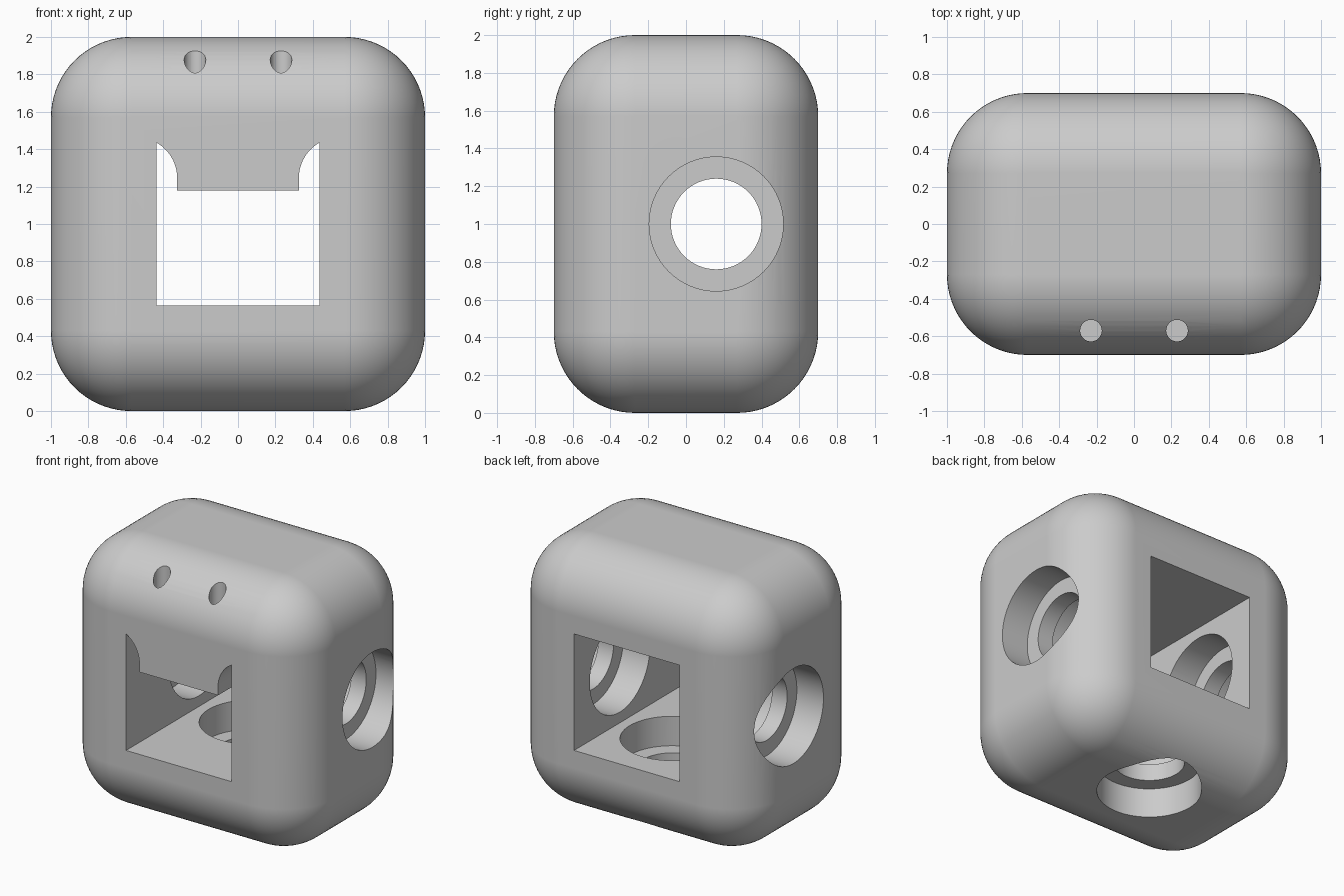
import bpy, bmesh, math
from mathutils import Matrix, Vector

if "Cube" in bpy.data.objects:
    bpy.data.objects.remove(bpy.data.objects["Cube"], do_unlink=True)

# Main dimensions
W, D, H = 2.0, 1.4, 2.0
ROUND = 0.43
WIN = 0.435                      # half size of the square window
BORE, SEAT, SEAT_DEPTH = 0.24, 0.355, 0.22
BORE_Y, MID_Z = 0.16, 1.0
TAB_HALF, TAB_BOTTOM, TAB_BACK, FLARE = 0.325, 1.18, -0.44, 0.22

grey = bpy.data.materials.new("plain grey")
grey.use_nodes = True
colour = (0.6, 0.6, 0.6, 1.0)
grey.diffuse_color = colour
grey.node_tree.nodes["Principled BSDF"].inputs["Base Color"].default_value = colour


def add_object(name, bm):
    bmesh.ops.recalc_face_normals(bm, faces=bm.faces)
    mesh = bpy.data.meshes.new(name)
    bm.to_mesh(mesh)
    bm.free()
    mesh.materials.append(grey)
    obj = bpy.data.objects.new(name, mesh)
    bpy.context.collection.objects.link(obj)
    return obj


def box(name, low, high):
    low, high = Vector(low), Vector(high)
    bm = bmesh.new()
    bmesh.ops.create_cube(bm, size=1)
    bmesh.ops.scale(bm, vec=high - low, verts=bm.verts)
    bmesh.ops.translate(bm, vec=(low + high) / 2, verts=bm.verts)
    return add_object(name, bm)


def cylinder(name, radius, start, end, segments=64):
    start, end = Vector(start), Vector(end)
    axis = end - start
    turn = axis.to_track_quat("Z", "Y").to_matrix().to_4x4()
    bm = bmesh.new()
    bmesh.ops.create_cone(bm, cap_ends=True, segments=segments, radius1=radius,
                          radius2=radius, depth=axis.length,
                          matrix=Matrix.Translation((start + end) / 2) @ turn)
    return add_object(name, bm)


def prism(name, outline, y0, y1):
    bm = bmesh.new()
    face = bm.faces.new([bm.verts.new((x, y0, z)) for x, z in outline])
    walls = bmesh.ops.extrude_face_region(bm, geom=[face])
    verts = [g for g in walls["geom"] if isinstance(g, bmesh.types.BMVert)]
    bmesh.ops.translate(bm, vec=(0, y1 - y0, 0), verts=verts)
    return add_object(name, bm)


def apply_modifier(obj, mod):
    bpy.ops.object.select_all(action="DESELECT")
    bpy.context.view_layer.objects.active = obj
    obj.select_set(True)
    bpy.ops.object.modifier_apply(modifier=mod.name)


def cut(obj, cutter):
    cutter.hide_render = True
    mod = obj.modifiers.new("cut", "BOOLEAN")
    mod.operation, mod.solver, mod.object = "DIFFERENCE", "EXACT", cutter
    apply_modifier(obj, mod)
    bpy.data.objects.remove(cutter, do_unlink=True)


# Rounded housing
housing = box("rounded_housing", (-W / 2, -D / 2, 0), (W / 2, D / 2, H))
bevel = housing.modifiers.new("rounding", "BEVEL")
bevel.width, bevel.segments, bevel.limit_method = ROUND, 18, "NONE"
apply_modifier(housing, bevel)

# Square window, open at the back and stopping behind the front tab
top, bottom = MID_Z + WIN, MID_Z - WIN
cut(housing, box("window_cutter", (-WIN, TAB_BACK, bottom), (WIN, 1, top)))

# Front opening, shaped around a hanging tab with flared shoulders
flare_x = TAB_HALF + FLARE
flare_z = top - math.sqrt(FLARE ** 2 - (flare_x - WIN) ** 2)
sweep = math.acos((flare_x - WIN) / FLARE)
arc = [(flare_x - FLARE * math.cos(sweep * i / 12),
        flare_z + FLARE * math.sin(sweep * i / 12)) for i in range(13)]
right_half = [(WIN, bottom)] + arc[::-1] + [(TAB_HALF, TAB_BOTTOM)]
left_half = [(-x, z) for x, z in reversed(right_half)]
cut(housing, prism("front_cutter", right_half + left_half, -1, TAB_BACK + 0.1))

# Side bores with a seat on both sides of each wall
wall_seat = WIN + SEAT_DEPTH
cut(housing, cylinder("side_bore", BORE, (-1.2, BORE_Y, MID_Z), (1.2, BORE_Y, MID_Z)))
cut(housing, cylinder("inner_seats", SEAT, (-wall_seat, BORE_Y, MID_Z),
                      (wall_seat, BORE_Y, MID_Z)))
for side in (-1, 1):
    cut(housing, cylinder("outer_seat", SEAT, (side * (W / 2 - SEAT_DEPTH), BORE_Y, MID_Z),
                          (side * 1.2, BORE_Y, MID_Z)))

# Floor bore, seated in the same way
for radius, low, high in ((BORE, -0.2, MID_Z), (SEAT, -0.2, SEAT_DEPTH),
                          (SEAT, bottom - SEAT_DEPTH, MID_Z)):
    cut(housing, cylinder("floor_bore", radius, (0, BORE_Y, low), (0, BORE_Y, high)))

# Pin holes running down through the tab
for side in (-1, 1):
    cut(housing, cylinder("pin_hole", 0.058, (side * 0.23, -0.57, MID_Z),
                          (side * 0.23, -0.57, 2.2), 32))

# Smooth curves with crisp hole edges
bpy.ops.object.select_all(action="DESELECT")
housing.select_set(True)
bpy.context.view_layer.objects.active = housing
bpy.ops.object.shade_smooth_by_angle(angle=math.radians(25))
weighted = housing.modifiers.new("even shading", "WEIGHTED_NORMAL")
weighted.keep_sharp = True
